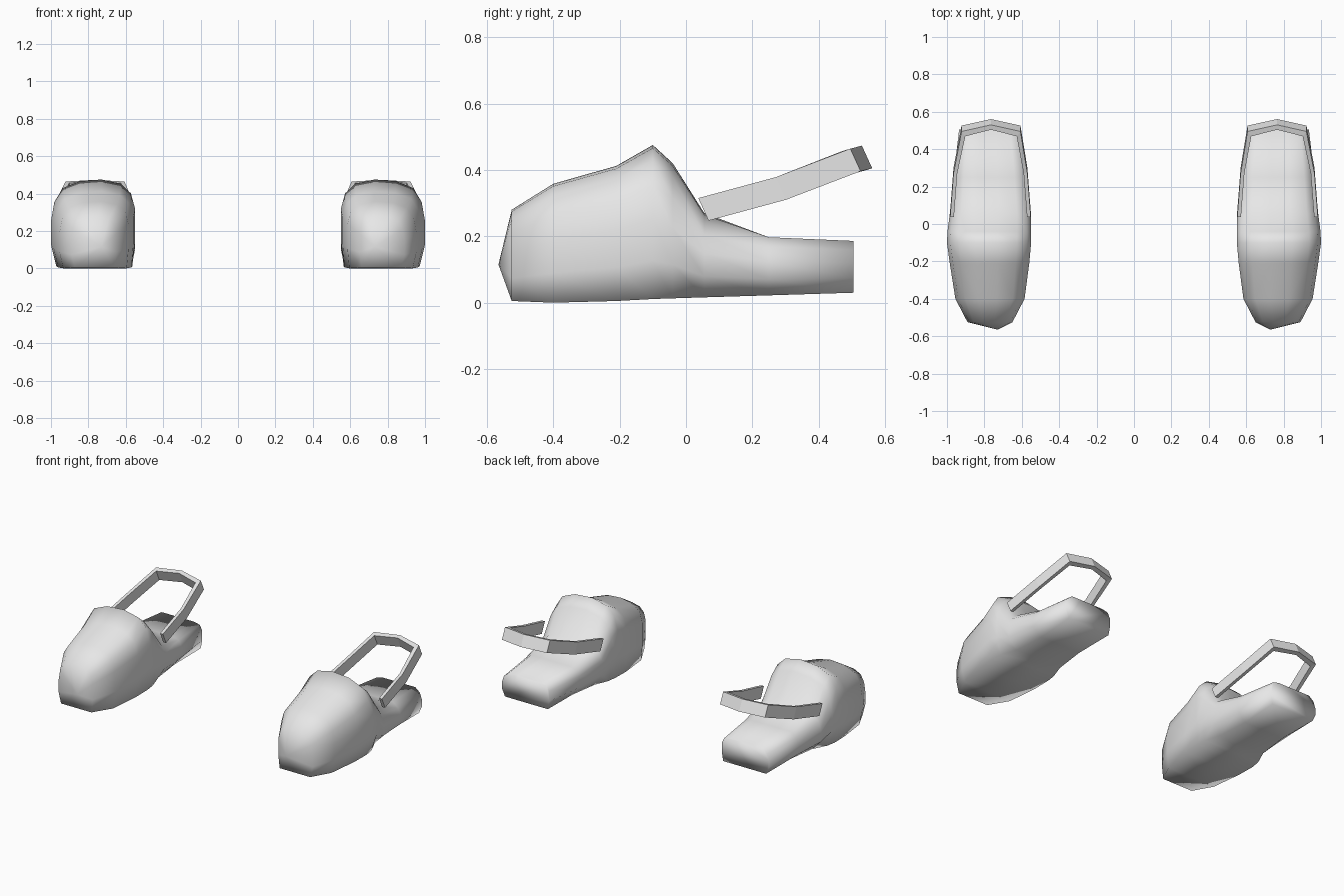
import bpy, bmesh
from mathutils import Vector

cube = bpy.data.objects.get("Cube")
if cube:
    bpy.data.objects.remove(cube, do_unlink=True)

grey = bpy.data.materials.new("plain_grey")
grey.use_nodes = True
grey.diffuse_color = (0.8, 0.8, 0.8, 1)
grey.node_tree.nodes["Principled BSDF"].inputs["Base Color"].default_value = (0.8, 0.8, 0.8, 1)


def finish(bm, name, smooth):
    bmesh.ops.recalc_face_normals(bm, faces=bm.faces[:])
    mesh = bpy.data.meshes.new(name)
    bm.to_mesh(mesh)
    bm.free()
    mesh.materials.append(grey)
    for p in mesh.polygons:
        p.use_smooth = smooth
    bpy.context.collection.objects.link(bpy.data.objects.new(name, mesh))


def bridge(bm, a, b):
    n = len(a)
    for i in range(n):
        bm.faces.new((a[i], a[(i + 1) % n], b[(i + 1) % n], b[i]))


# Shoe cross-section as fractions of width and height, inner side first
SECTION = [(0.0, 0.0), (0.0, 0.3), (0.0, 0.66), (0.05, 0.84), (0.17, 0.95), (0.4, 1.0),
           (0.66, 0.98), (0.86, 0.9), (0.96, 0.74), (1.0, 0.52), (1.0, 0.25), (0.97, 0.0)]

# Stations: y, inner x, outer x, bottom z, top z, inset of the sole edge
STATIONS = [(-0.525, 0.65, 0.89, 0.005, 0.28, 0.01),
            (-0.40, 0.585, 0.955, 0.0, 0.358, 0.01),
            (-0.21, 0.56, 0.985, 0.005, 0.412, 0.01),
            (-0.10, 0.55, 1.0, 0.011, 0.475, 0.015),
            (-0.04, 0.55, 0.997, 0.013, 0.42, 0.02),
            (0.055, 0.552, 0.985, 0.016, 0.27, 0.05),
            (0.25, 0.572, 0.965, 0.022, 0.197, 0.05),
            (0.505, 0.605, 0.935, 0.03, 0.186, 0.01)]


def build_shoe(side, name):
    bm = bmesh.new()
    rings = []
    for y, x0, x1, z0, z1, inset in STATIONS:
        ring = []
        for u, v in SECTION:
            x = x0 + (x1 - x0) * u
            if v == 0:
                x += inset if u < 0.5 else -inset
            if y > 0.2:                      # squarer heel
                v = min(1.0, v * 1.12)
            ring.append(bm.verts.new((side * x, y, z0 + (z1 - z0) * v)))
        rings.append(ring)
    for a, b in zip(rings, rings[1:]):
        bridge(bm, a, b)
    # Blunt toe cap and flat heel
    tip = bm.verts.new((side * 0.73, -0.565, 0.115))
    for i, v in enumerate(rings[0]):
        bm.faces.new((v, rings[0][(i + 1) % len(SECTION)], tip))
    bm.faces.new(rings[-1])
    finish(bm, name, True)


# Upper outside edge of the heel strap
STRAP = [(0.552, 0.037, 0.315), (0.57, 0.27, 0.378), (0.607, 0.495, 0.464), (0.765, 0.53, 0.473),
         (0.922, 0.495, 0.464), (0.965, 0.27, 0.378), (0.983, 0.037, 0.315)]


def build_strap(side, name):
    bm = bmesh.new()
    drop = Vector((0, 0.031, -0.068))
    rings = []
    for i, p in enumerate(STRAP):
        p = Vector(p)
        inward = Vector((0.02 if i < 3 else -0.02 if i > 3 else 0,
                         -0.026 if 2 <= i <= 4 else 0, -0.008 if 2 <= i <= 4 else 0))
        corners = (p, p + drop, p + drop + inward, p + inward)
        rings.append([bm.verts.new((side * c.x, c.y, c.z)) for c in corners])
    for a, b in zip(rings, rings[1:]):
        bridge(bm, a, b)
    bm.faces.new(rings[0])
    bm.faces.new(rings[-1])
    finish(bm, name, False)


for side, label in ((1, "left"), (-1, "right")):
    build_shoe(side, label + "_clog_body")
    build_strap(side, label + "_heel_strap")
